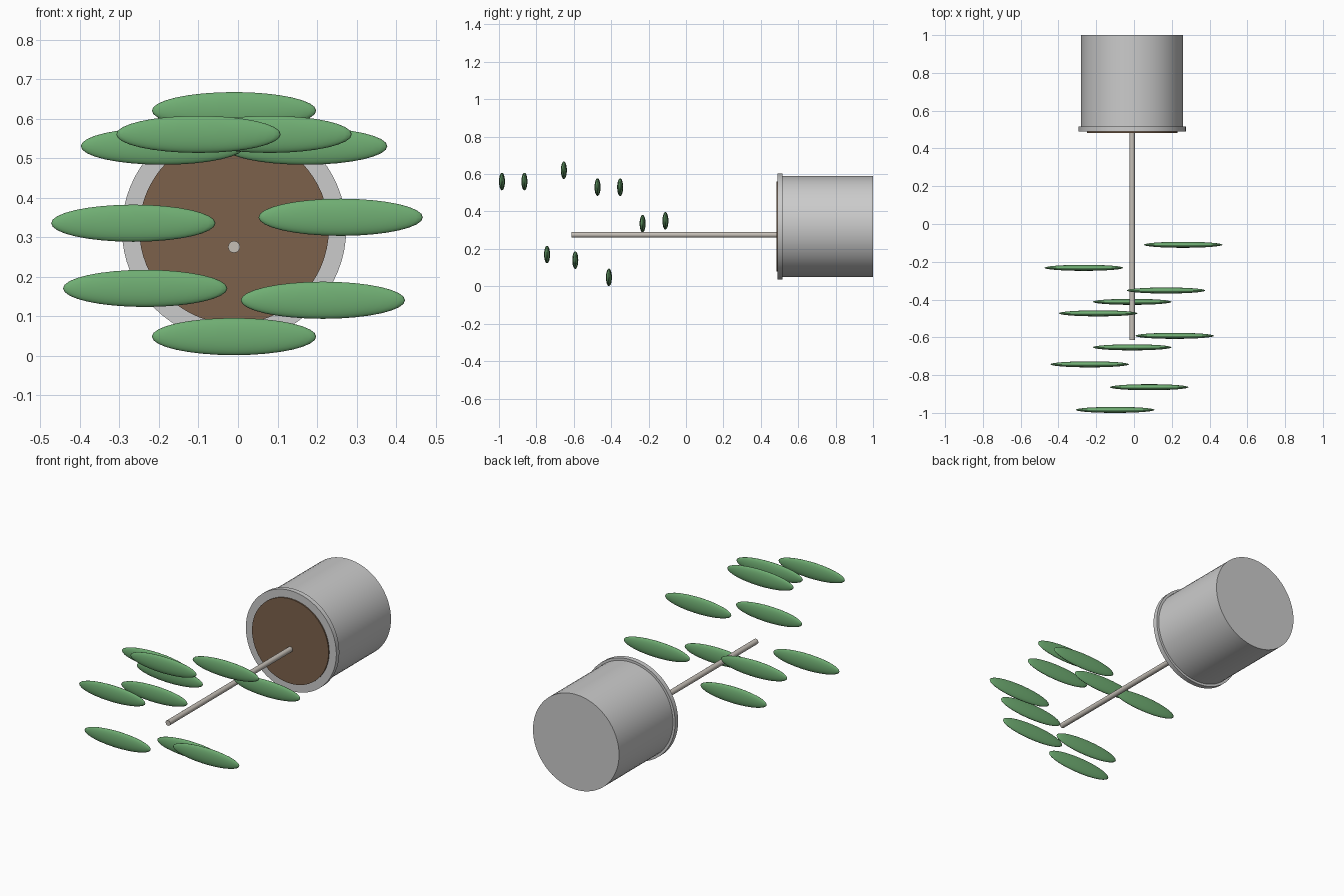
import bpy, math

if "Cube" in bpy.data.objects:
    bpy.data.objects.remove(bpy.data.objects["Cube"])

def material(name, rgb):
    m = bpy.data.materials.new(name)
    m.diffuse_color = (*rgb, 1)
    m.use_nodes = True
    m.node_tree.nodes["Principled BSDF"].inputs["Base Color"].default_value = m.diffuse_color
    return m

GREEN = material("leaf_green", (0.16, 0.42, 0.17))
BROWN = material("soil_brown", (0.20, 0.12, 0.07))
CREAM = material("stem_beige", (0.56, 0.52, 0.47))
AXIS_X = -0.01

def rod(name, radius, y0, y1, z, sides, mat=None):
    """Capped cylinder lying along y."""
    bpy.ops.mesh.primitive_cylinder_add(
        vertices=sides, radius=radius, depth=y1 - y0,
        location=(AXIS_X, (y0 + y1) / 2, z), rotation=(math.pi / 2, 0, 0))
    o = bpy.context.object
    o.name = name
    if mat:
        o.data.materials.append(mat)
    bpy.ops.object.shade_smooth_by_angle(angle=math.radians(30))
    return o

# Pot lying on its side, with flange and soil disc
rod("pot_body", 0.27, 0.50, 1.0, 0.32, 64)
rod("pot_rim", 0.284, 0.49, 0.517, 0.32, 64)
rod("soil", 0.24, 0.483, 0.51, 0.32, 64, BROWN)

# Stem
rod("stem", 0.015, -0.613, 0.50, 0.275, 24, CREAM)

# Leaves: flattened ellipsoids around the stem
leaves = [
    (0.26, -0.11, 0.35), (-0.265, -0.232, 0.335),
    (0.17, -0.352, 0.53), (-0.19, -0.473, 0.53),
    (-0.01, -0.412, 0.048), (0.215, -0.592, 0.14),
    (-0.01, -0.653, 0.62), (-0.235, -0.743, 0.17),
    (0.08, -0.864, 0.56), (-0.10, -0.984, 0.56),
]
for i, pos in enumerate(leaves, 1):
    bpy.ops.mesh.primitive_uv_sphere_add(segments=32, ring_count=16, radius=1, location=pos)
    leaf = bpy.context.object
    leaf.name = f"leaf_{i}"
    leaf.scale = (0.208, 0.016, 0.047)
    bpy.ops.object.transform_apply(location=False, rotation=False, scale=True)
    leaf.data.materials.append(GREEN)
    bpy.ops.object.shade_smooth()
